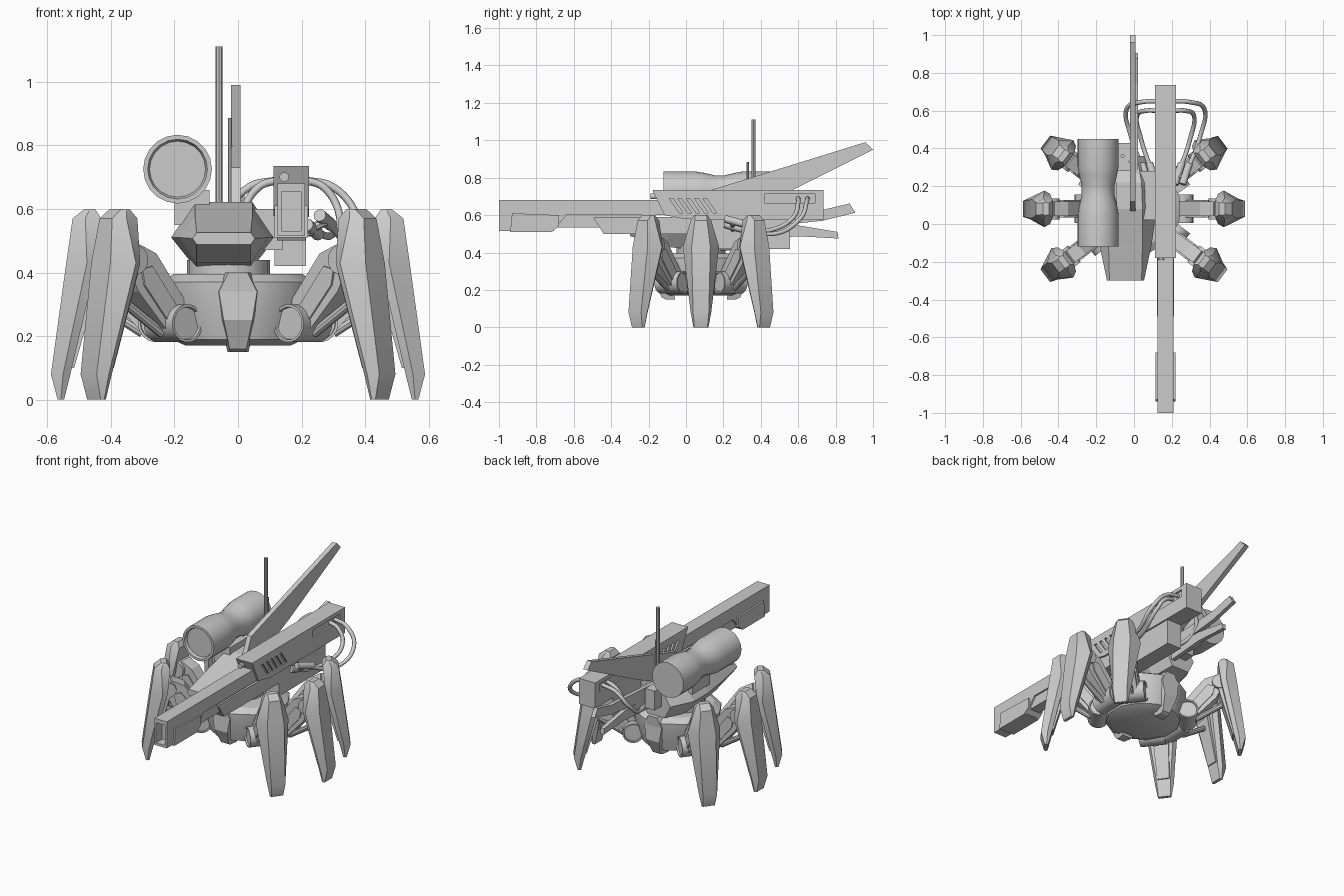
import bpy, bmesh, math
from mathutils import Matrix, Vector

if "Cube" in bpy.data.objects:
    bpy.data.objects.remove(bpy.data.objects["Cube"])

I = Matrix.Identity(4)


def loft(name, rings, M=I):
    """Skin a list of equal-length point rings and cap both ends."""
    bm = bmesh.new()
    rows = [[bm.verts.new(M @ Vector(p)) for p in r] for r in rings]
    n = len(rows[0])
    for a, b in zip(rows, rows[1:]):
        for i in range(n):
            j = (i + 1) % n
            bm.faces.new((a[i], a[j], b[j], b[i]))
    bm.faces.new(rows[0])
    bm.faces.new(rows[-1])
    bmesh.ops.recalc_face_normals(bm, faces=bm.faces)
    me = bpy.data.meshes.new(name)
    bm.to_mesh(me)
    bm.free()
    ob = bpy.data.objects.new(name, me)
    bpy.context.collection.objects.link(ob)
    return ob


def plate(name, pts, x0, x1):
    """Extrude a (y, z) outline along x."""
    return loft(name, [[(x, y, z) for y, z in pts] for x in (x0, x1)])


def box(name, x0, x1, y0, y1, z0, z1):
    return plate(name, [(y0, z0), (y1, z0), (y1, z1), (y0, z1)], x0, x1)


def smooth(ob):
    bpy.ops.object.select_all(action='DESELECT')
    bpy.context.view_layer.objects.active = ob
    ob.select_set(True)
    bpy.ops.object.shade_smooth_by_angle(angle=math.radians(32))


def turned(name, a, b, prof, n=16, M=I):
    """Round part along a->b; prof holds (fraction along, radius)."""
    a, b = Vector(a), Vector(b)
    q = (b - a).to_track_quat('Z', 'Y')
    rings = [[a.lerp(b, t) + q @ Vector((r * math.cos(k * math.tau / n), r * math.sin(k * math.tau / n), 0))
              for k in range(n)] for t, r in prof]
    ob = loft(name, rings, M)
    smooth(ob)
    return ob


def rod(name, a, b, r, n=12, M=I):
    return turned(name, a, b, [(0, r), (1, r)], n, M)


def cut(ob, cutters):
    for c in cutters:
        m = ob.modifiers.new("cut", 'BOOLEAN')
        m.object, m.operation, m.solver = c, 'DIFFERENCE', 'EXACT'
        bpy.context.view_layer.objects.active = ob
        bpy.ops.object.modifier_apply(modifier=m.name)
        bpy.data.objects.remove(c)


# Walker hull: faceted bowl with turret ring
CY = 0.08
hull = loft("hull", [[(r * math.cos(math.tau * (k + .5) / 12), CY + r * math.sin(math.tau * (k + .5) / 12), z)
                      for k in range(12)]
                     for z, r in [(.17, .17), (.19, .215), (.30, .245), (.37, .25), (.395, .21)]])
smooth(hull)
rod("turret_ring", (-.03, CY, .38), (-.03, CY, .44), .13, 20)

# Armour shields at the front and back of the hull
for name, s in (("front_shield", -1), ("rear_shield", 1)):
    shape = [(.4, .04, .20, .25), (.34, .08, .17, .245), (.25, .06, .17, .25), (.16, .035, .14, .21), (.15, .033, .14, .19)]
    loft(name, [[(-w, CY + s * a, z), (w, CY + s * a, z), (w * .75, CY + s * b, z), (-w * .75, CY + s * b, z)]
                for z, w, a, b in shape])

# Six identical legs set radially around the hull
SHELL = [(.60, .482, .03, .465, .035, .45, .03),
         (.57, .52, .033, .48, .055, .43, .045),
         (.43, .54, .05, .475, .097, .445, .08),
         (.08, .588, .042, .55, .055, .527, .04),
         (.00, .567, .035, .557, .04, .547, .035)]
ARM = [(.22, .29), (.35, .46), (.42, .49), (.47, .44), (.42, .34), (.31, .22), (.25, .2)]
PANEL = [(.27, .29), (.37, .42), (.41, .41), (.40, .36), (.31, .25)]
for name, deg in (("right", 0), ("front_right", -37), ("rear_right", 37),
                  ("left", 180), ("front_left", 217), ("rear_left", 143)):
    M = Matrix.Translation((0, CY, 0)) @ Matrix.Rotation(math.radians(deg), 4, 'Z')
    smooth(loft(name + "_leg_shell", [[(ro, -wo, z), (ro, wo, z), (rm, wm, z), (ri, wi, z), (ri, -wi, z), (rm, -wm, z)]
                                      for z, ro, wo, rm, wm, ri, wi in SHELL], M))
    loft(name + "_leg_arm", [[(r, t, z) for r, z in ARM] for t in (-.038, .038)], M)
    loft(name + "_arm_panel", [[(r, t, z) for r, z in PANEL] for t in (-.046, .046)], M)
    turned(name + "_hip", (.255, -.075, .24), (.255, .075, .24),
           [(.06, .045), (.06, .05), (0, .052), (0, .06), (1, .06), (1, .052), (.94, .05), (.94, .045)], 18, M)
    rod(name + "_knee", (.44, -.055, .44), (.44, .055, .44), .045, 14, M)
    rod(name + "_piston", (.30, 0, .21), (.50, 0, .34), .016, 10, M)
    loft(name + "_inner_plate", [[(.43, -.05, .40), (.43, .05, .40), (.48, .05, .42), (.48, -.05, .42)],
                                 [(.515, -.035, .10), (.515, .035, .10), (.54, .035, .10), (.54, -.035, .10)]], M)

# Turret: wedge-nosed hexagonal shell, offset to the left
TX = -.045
loft("turret", [[(TX - a, y, zt), (TX + a, y, zt), (TX + b, y, zm), (TX + c, y, zb), (TX - c, y, zb), (TX - b, y, zm)]
                for y, a, zt, b, zm, c, zb in [(-.30, .085, .525, .098, .507, .085, .488),
                                               (-.10, .09, .575, .14, .51, .085, .43),
                                               (.08, .09, .622, .165, .51, .085, .41),
                                               (.22, .085, .622, .165, .51, .085, .41),
                                               (.36, .06, .57, .10, .51, .06, .43)]])
box("gun_bracket", .03, .14, .02, .28, .47, .60)
box("antenna_base", -.085, -.02, .28, .43, .50, .62)

# Sighting drum with waist and recessed lens
turned("sight_drum", (-.19, -.12, .725), (-.19, .45, .725),
       [(.03, .088), (.0, .094), (0, .108), (.30, .108), (.39, .10), (.48, .087), (.57, .087),
        (.66, .10), (.74, .108), (1, .108)], 20)
box("sight_mount", -.20, -.09, .05, .22, .55, .66)

# Antennas
rod("long_antenna", (-.06, .36, .58), (-.06, .36, 1.11), .011, 8)
rod("short_antenna", (-.025, .33, .58), (-.025, .33, .885), .006, 8)

# Rear fins
for name, pts, x0, x1 in (
        ("upper_fin", [(.07, .62), (.12, .73), (.96, .99), (1.0, .95), (.5, .70), (.3, .61)], -.022, .008),
        ("middle_fin", [(.22, .60), (.74, .63), (.875, .662), (.905, .613), (.73, .57), (.25, .52)], -.005, .02),
        ("lower_fin", [(.25, .55), (.6, .545), (.81, .51), (.815, .475), (.6, .487), (.25, .46)], -.005, .02)):
    plate(name, pts, x0, x1)

# Cannon: barrel with hollow muzzle
GX = .167
barrel = plate("cannon_barrel", [(-1, .515), (-.71, .515), (-.64, .60), (-.05, .60), (-.05, .68), (-1, .68)], GX - .043, GX + .043)
cut(barrel, [box("muzzle_cut", GX - .031, GX + .031, -1.1, -.94, .53, .655)])
plate("lower_barrel", [(-.72, .535), (-.2, .535), (-.2, .605), (-.72, .605)], GX - .033, GX + .033)
plate("muzzle_cheeks", [(-.94, .51), (-.72, .51), (-.68, .54), (-.68, .6), (-.93, .61)], GX - .053, GX + .053)
plate("cannon_keel", [(-.49, .578), (-.44, .50), (.42, .50), (.48, .59), (-.49, .59)], GX - .045, GX + .045)

# Cannon receiver with slanted vents and cable slots on both sides
receiver = plate("cannon_receiver", [(-.18, .735), (-.115, .60), (0, .578), (.735, .575), (.735, .735)], GX - .056, GX + .056)
cutters = []
for x0, x1 in ((GX - .08, GX - .045), (GX + .045, GX + .08)):
    cutters.append(box("slot_cut", x0, x1, .42, .69, .665, .712))
    for k in range(5):
        y = -.09 + k * .045
        cutters.append(plate("vent_cut", [(y, .69), (y + .02, .69), (y + .075, .61), (y + .055, .61)], x0, x1))
cut(receiver, cutters)
rod("aiming_lens", (GX - .022, -.19, .70), (GX - .022, -.15, .70), .015)
box("ammo_box", .115, .213, .10, .555, .42, .585)

# Two looping cables per side, ending in plugs
for side, s in (("right", 1), ("left", -1)):
    for k, path in enumerate(([(.045, .65, .69), (.13, .645, .67), (.205, .61, .58), (.185, .47, .50), (.11, .27, .56)],
                              [(.045, .60, .69), (.10, .60, .67), (.15, .575, .59), (.13, .45, .52), (.07, .27, .53)])):
        cu = bpy.data.curves.new("cable", 'CURVE')
        cu.dimensions, cu.bevel_depth, cu.bevel_resolution, cu.resolution_u = '3D', .012, 2, 6
        sp = cu.splines.new('BEZIER')
        sp.bezier_points.add(len(path) - 1)
        for bp, (x, y, z) in zip(sp.bezier_points, path):
            bp.co = (GX + s * x, y, z)
            bp.handle_left_type = bp.handle_right_type = 'AUTO'
        ob = bpy.data.objects.new(f"{side}_cable_{k + 1}", cu)
        bpy.context.collection.objects.link(ob)
        x, y, z = path[-1]
        rod(f"{side}_cable_plug_{k + 1}", (GX + s * (x + .015), y + .05, z - .01), (GX + s * (x - .02), y - .06, z + .02), .02)
        rod(f"{side}_plug_stem_{k + 1}", (GX + s * x, y - .02, z), (GX + s * .02, y - .02, .52), .014, 8)
